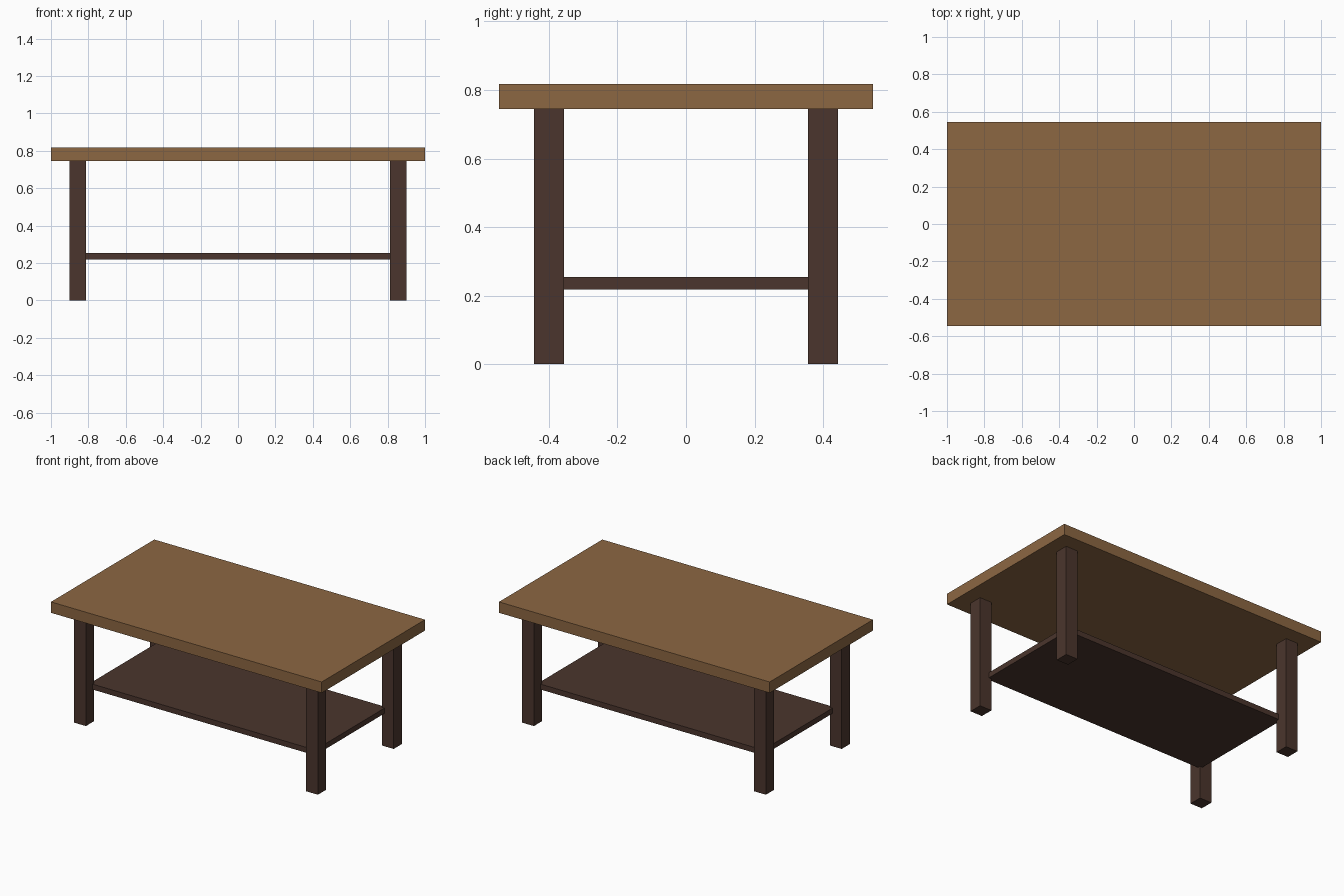
import bpy

cube = bpy.data.objects.get("Cube")
if cube:
    bpy.data.objects.remove(cube, do_unlink=True)


def make_material(name, rgb):
    mat = bpy.data.materials.new(name)
    mat.use_nodes = True
    colour = (*rgb, 1.0)
    mat.diffuse_color = colour
    mat.node_tree.nodes["Principled BSDF"].inputs["Base Color"].default_value = colour
    return mat


def box(name, centre, size, mat):
    """Add a flat-faced box with its real size in the mesh."""
    bpy.ops.mesh.primitive_cube_add(size=1, location=centre)
    obj = bpy.context.object
    obj.name = name
    obj.scale = size
    bpy.ops.object.transform_apply(location=False, rotation=False, scale=True)
    obj.data.materials.append(mat)
    return obj


light_wood = make_material("light brown wood", (0.262, 0.135, 0.055))
dark_wood = make_material("dark brown wood", (0.070, 0.036, 0.026))

HEIGHT = 0.818
TOP_THICKNESS = 0.073
LEG_WIDTH = 0.088
LEG_X, LEG_Y = 0.857, 0.4
leg_height = HEIGHT - TOP_THICKNESS

# Table top
box("table_top", (0, 0, HEIGHT - TOP_THICKNESS / 2), (2, 1.09, TOP_THICKNESS), light_wood)

# Four square legs
for side, sx in (("left", 1), ("right", -1)):
    for end, sy in (("front", -1), ("back", 1)):
        box(f"{end}_{side}_leg", (sx * LEG_X, sy * LEG_Y, leg_height / 2),
            (LEG_WIDTH, LEG_WIDTH, leg_height), dark_wood)

# Lower shelf, its corners let into the legs
box("lower_shelf", (0, 0, 0.236), (1.664, 0.75, 0.036), dark_wood)
